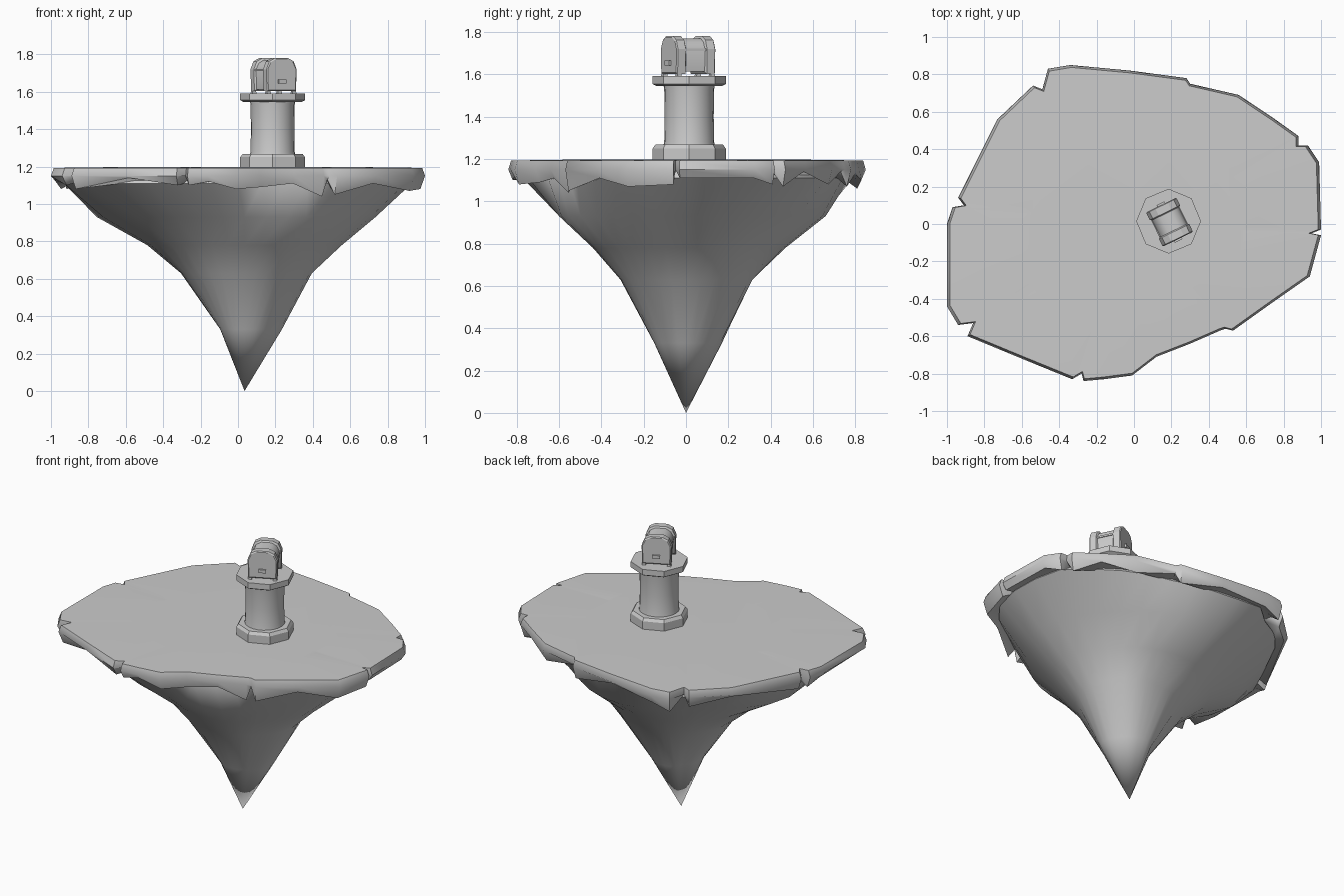
import bpy, bmesh, math
from mathutils import Vector, Matrix

if "Cube" in bpy.data.objects:
    bpy.data.objects.remove(bpy.data.objects["Cube"])


def make(name, rings, matrix=None, smooth=None):
    """Skin a stack of equal-length vertex rings, cap both ends."""
    bm = bmesh.new()
    vs = [[bm.verts.new(p) for p in ring] for ring in rings]
    n = len(rings[0])
    for a, b in zip(vs, vs[1:]):
        for i in range(n):
            j = (i + 1) % n
            bm.faces.new((a[i], a[j], b[j], b[i]))
    bm.faces.new(vs[0])
    bm.faces.new(vs[-1])
    bmesh.ops.remove_doubles(bm, verts=bm.verts, dist=1e-5)
    bmesh.ops.triangulate(bm, faces=[f for f in bm.faces if len(f.verts) > 8])
    bmesh.ops.recalc_face_normals(bm, faces=bm.faces)
    me = bpy.data.meshes.new(name)
    bm.to_mesh(me)
    bm.free()
    ob = bpy.data.objects.new(name, me)
    bpy.context.collection.objects.link(ob)
    if matrix:
        ob.matrix_world = matrix
    if smooth:
        bpy.ops.object.select_all(action='DESELECT')
        ob.select_set(True)
        bpy.context.view_layer.objects.active = ob
        bpy.ops.object.shade_smooth_by_angle(angle=math.radians(smooth))
    return ob


def lathe(name, profile, sides, center, smooth=None):
    rings = [[(center[0] + r * math.cos(2 * math.pi * i / sides),
               center[1] + r * math.sin(2 * math.pi * i / sides), z)
              for i in range(sides)] for r, z in profile]
    return make(name, rings, smooth=smooth)


# grass rim: x, y and height of the ragged lower edge
RIM = [(-.46, .83, 1.06), (-.34, .85, 1.10), (-.02, .82, 1.13), (.28, .78, 1.07),
       (.30, .75, 1.14), (.56, .69, 1.08), (.74, .57, 1.14), (.88, .47, 1.07),
       (.88, .42, 1.14), (.93, .42, 1.08), (.99, .33, 1.11), (1, -.03, 1.11),
       (.95, -.05, 1.16), (1, -.06, 1.08), (.94, -.28, 1.07), (.74, -.42, 1.11),
       (.53, -.57, 1.05), (.49, -.56, 1.13), (.46, -.57, 1.04), (.30, -.64, 1.11),
       (.12, -.71, 1.09), (-.01, -.81, 1.08), (-.16, -.83, 1.12), (-.27, -.84, 1.10),
       (-.28, -.80, 1.15), (-.33, -.83, 1.10), (-.60, -.72, 1.14), (-.89, -.60, 1.08),
       (-.86, -.53, 1.14), (-.94, -.54, 1.10), (-1, -.44, 1.13), (-1, 0, 1.12),
       (-.97, .09, 1.08), (-.91, .10, 1.14), (-.94, .14, 1.08), (-.73, .56, 1.13),
       (-.54, .74, 1.08), (-.49, .72, 1.14)]


def scaled(s, z=None):
    return [(x * s, y * s, zb if z is None else z) for x, y, zb in RIM]


make("grass_top", [scaled(.90, 1.12), scaled(.975), scaled(1, 1.15),
                   scaled(.985, 1.193), scaled(.6, 1.198)], smooth=50)

# rock underside: radii in eight directions (E, NE, N ...) per height
ROCK = [(.33, (.20, .18, .17, .12, .13, .14, .15, .16)),
        (.63, (.36, .37, .31, .33, .34, .34, .31, .32)),
        (.78, (.52, .47, .47, .48, .52, .46, .44, .45)),
        (.93, (.70, .64, .66, .64, .79, .67, .60, .60))]
SEG = 32


def rim_radius(a):
    d = Vector((math.cos(a), math.sin(a)))
    best = 0
    for i, p in enumerate(RIM):
        q = RIM[(i + 1) % len(RIM)]
        p, e = Vector(p[:2]), Vector(q[:2]) - Vector(p[:2])
        den = d.cross(e)
        if abs(den) > 1e-9:
            t, u = p.cross(e) / den, p.cross(d) / den
            if t > 0 and 0 <= u <= 1:
                best = max(best, t)
    return best


rock_rings = [[(.035, 0, 0)] * SEG]
for z, radii in ROCK:
    ring = []
    for i in range(SEG):
        k, f = divmod(i * 8 / SEG, 1)
        f = f * f * (3 - 2 * f)
        r = radii[int(k)] * (1 - f) + radii[(int(k) + 1) % 8] * f
        a = 2 * math.pi * i / SEG
        ring.append((.035 + r * math.cos(a), r * math.sin(a), z))
    rock_rings.append(ring)
for s, z in ((.93, 1.11), (.9, 1.16)):
    rock_rings.append([(s * rim_radius(a) * math.cos(a), s * rim_radius(a) * math.sin(a), z)
                       for a in (2 * math.pi * i / SEG for i in range(SEG))])
make("rock_underside", rock_rings, smooth=45)

# pedestal
C = (.185, .015)
lathe("pedestal_base", [(.173, 1.195), (.173, 1.25), (.16, 1.268)], 8, C)
lathe("pedestal_column", [(.125, 1.25), (.118, 1.28), (.116, 1.4), (.118, 1.53), (.125, 1.57)],
      24, C, 40)
lathe("pedestal_cap", [(.155, 1.545), (.173, 1.555), (.173, 1.592)], 8, C)

# chest, built with its long side on local x and turned on the pedestal
M = Matrix.Translation((.19, .01, 1.595)) @ Matrix.Rotation(math.radians(-64), 4, 'Z')


def chest_section(x, g):
    half = [(.076 + g, .018 - g), (.080 + g, .125), (.062 + g, .158 + g), (.032 + g / 2, .176 + g)]
    return [(x, y, z) for y, z in half] + [(x, -y, z) for y, z in reversed(half)]


def box(name, lo, hi):
    make(name, [[(lo[0], lo[1], z), (hi[0], lo[1], z), (hi[0], hi[1], z), (lo[0], hi[1], z)]
                for z in (lo[2], hi[2])], M)


make("chest_body", [chest_section(-.09, 0), chest_section(.09, 0)], M, 35)
for s, side in ((-1, "back"), (1, "front")):
    # raised end band
    make(f"chest_{side}_band", [chest_section(s * x, g) for x, g in
                                ((.05, 0), (.056, .010), (.097, .010), (.102, .004))], M)
    # handle plate on the end
    box(f"chest_{side}_handle", (s * .105 - .007, -.023, .048), (s * .105 + .007, .023, .070))
    # small pointed feet
    for t in (-1, 1):
        make(f"chest_{side}_foot_{'left' if t < 0 else 'right'}",
             [[(s * .088 + r * a, t * .076 + r * b, z)
               for a, b in ((-1, -1), (1, -1), (1, 1), (-1, 1))]
              for r, z in ((.012, -.006), (.007, .03))], M)
# lid seam trim along both long sides
for t, side in ((-1, "left"), (1, "right")):
    box(f"chest_{side}_seam", (-.06, t * .080 - .004, .115), (.06, t * .080 + .004, .127))
